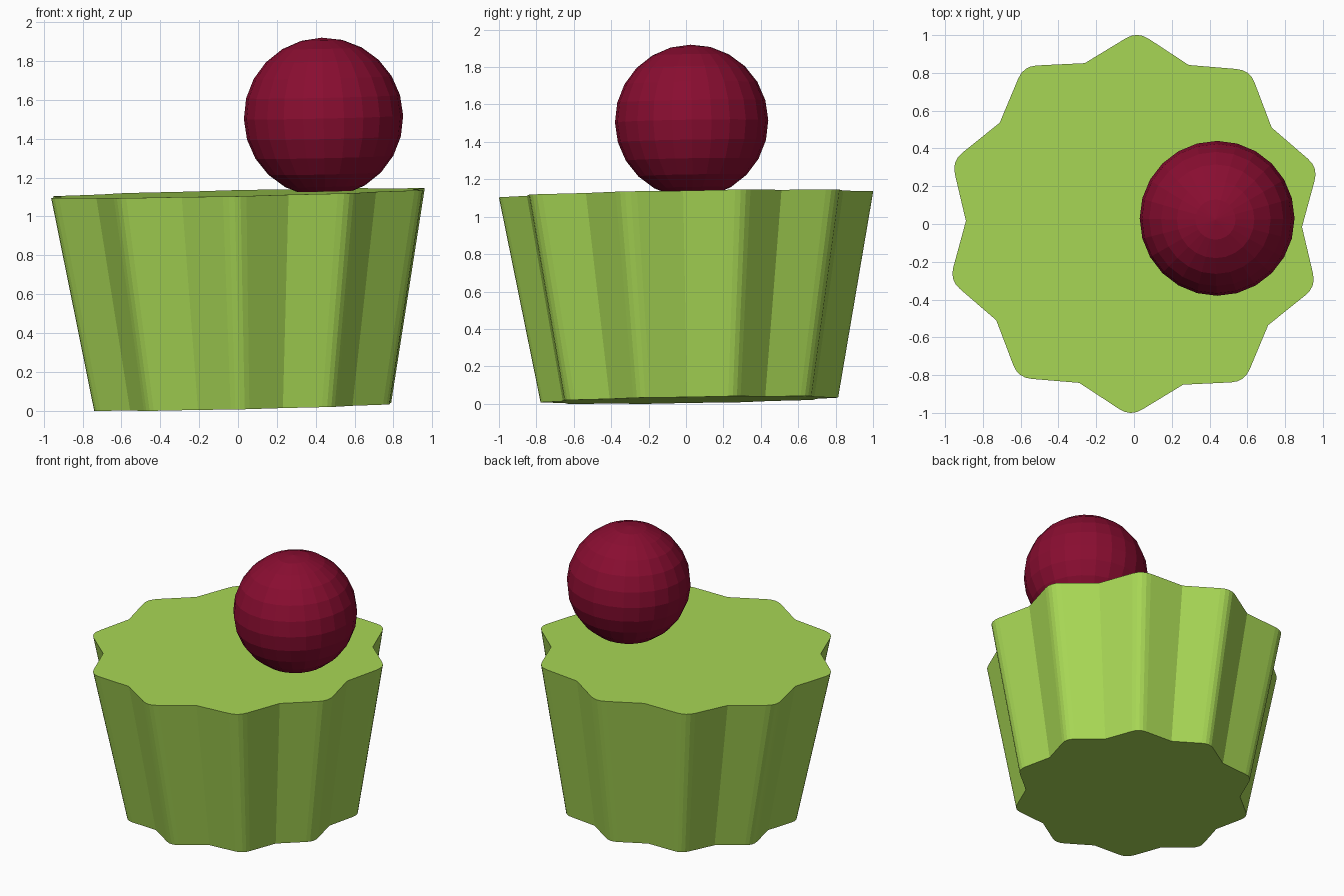
import bpy, bmesh
from math import radians
from mathutils import Matrix, Vector

cube = bpy.data.objects.get("Cube")
if cube:
    bpy.data.objects.remove(cube, do_unlink=True)


def make_material(name, rgb):
    mat = bpy.data.materials.new(name)
    mat.use_nodes = True
    color = (*rgb, 1)
    mat.diffuse_color = color
    mat.node_tree.nodes["Principled BSDF"].inputs["Base Color"].default_value = color
    return mat


def make_object(name, bm, mat):
    bmesh.ops.recalc_face_normals(bm, faces=bm.faces)
    mesh = bpy.data.meshes.new(name)
    bm.to_mesh(mesh)
    bm.free()
    mesh.materials.append(mat)
    obj = bpy.data.objects.new(name, mesh)
    bpy.context.collection.objects.link(obj)
    return obj


# Everything leans very slightly
up = Vector((-0.022, -0.016, 1))
lean = Vector((0, 0, 1)).rotation_difference(up).to_matrix().to_4x4()


# Ten-pointed outline with softly rounded tips
def star_outline(points=10, valley=0.89, tip=1.02, rounding=0.22, steps=4):
    step = radians(360 / points)
    outline = []
    for i in range(points):
        angle = radians(17) + i * step

        def polar(r, a):
            return Matrix.Rotation(a, 3, 'Z') @ Vector((r, 0, 0))

        apex = polar(tip, angle)
        before = polar(valley, angle - step / 2)
        after = polar(valley, angle + step / 2)
        start, end = apex.lerp(before, rounding), apex.lerp(after, rounding)
        outline.append(before)
        for k in range(steps + 1):
            t = k / steps
            outline.append(start.lerp(apex, t).lerp(apex.lerp(end, t), t))
    return outline


# Tapered fluted cup
bm = bmesh.new()
outline = star_outline()
rings = []
for scale, height in ((0.795, 0), (1, 1.1)):
    rings.append([bm.verts.new(p * scale + Vector((0, 0, height))) for p in outline])
low, high = rings
bm.faces.new(low)
bm.faces.new(high)
for i in range(len(outline)):
    j = (i + 1) % len(outline)
    bm.faces.new((low[i], low[j], high[j], high[i]))
cup = make_object("fluted_cup", bm, make_material("leaf green", (0.39, 0.68, 0.09)))
cup.matrix_world = Matrix.Translation((0.024, 0.018, 0.02)) @ lean

# Faceted ball resting on the top
bm = bmesh.new()
bmesh.ops.create_uvsphere(bm, u_segments=24, v_segments=12, radius=0.41)
ball = make_object("ball", bm, make_material("cherry red", (0.25, 0.004, 0.03)))
ball.matrix_world = Matrix.Translation((0.44, 0.03, 1.51)) @ lean
